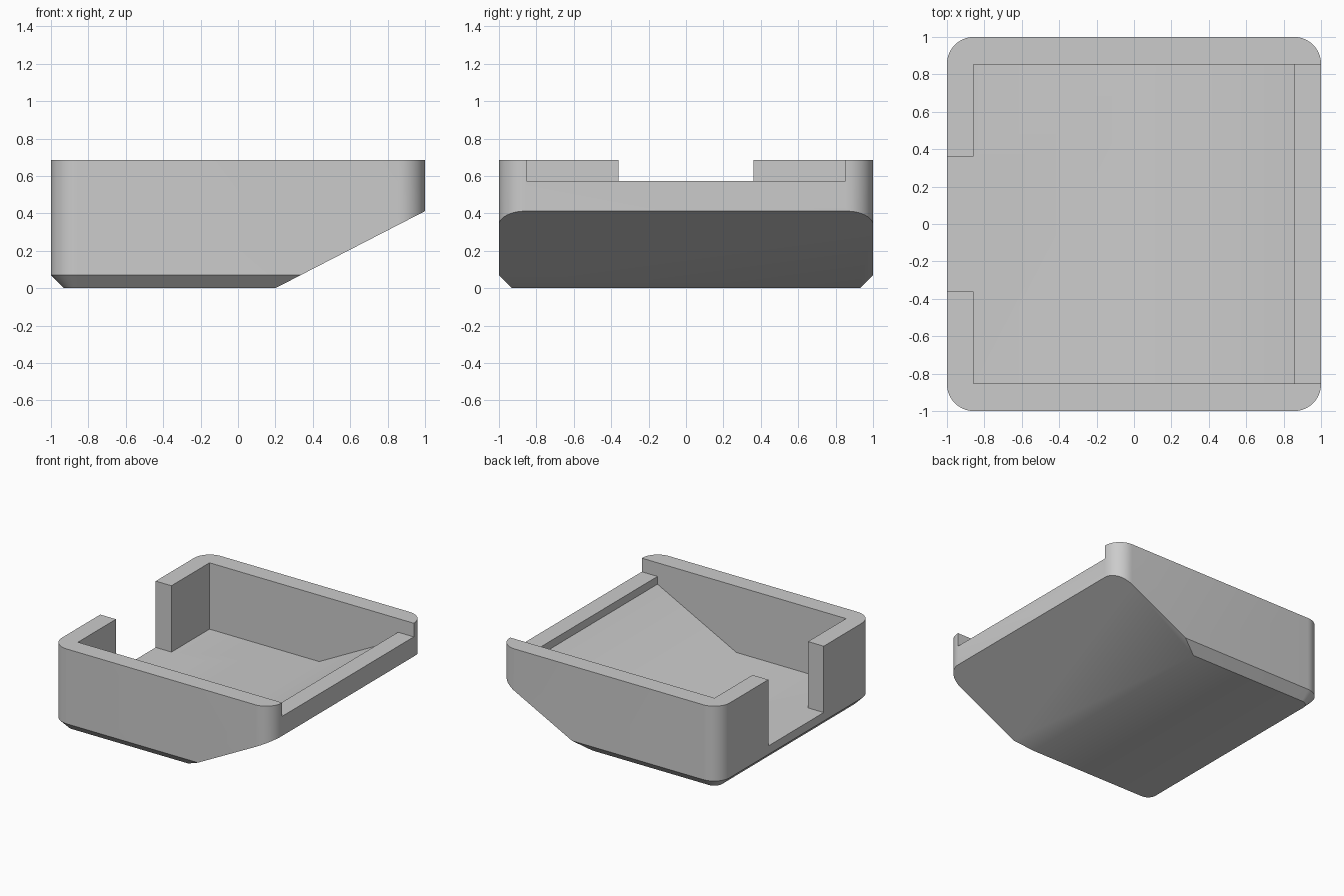
import bpy
import bmesh
from math import cos, sin, pi
from mathutils import Vector

old = bpy.data.objects.get("Cube")
if old:
    bpy.data.objects.remove(old, do_unlink=True)

HEIGHT, CHAMFER, RADIUS = 0.685, 0.07, 0.143
INNER, FLOOR, LIP = 0.857, 0.14, 0.573
SLOPE = 0.515          # rise of the ramp per unit of x
SEGMENTS = 10

grey = bpy.data.materials.new("plain grey")
grey.use_nodes = True
grey.diffuse_color = (0.6, 0.6, 0.6, 1)
grey.node_tree.nodes["Principled BSDF"].inputs["Base Color"].default_value = grey.diffuse_color


def to_object(name, bm):
    bmesh.ops.recalc_face_normals(bm, faces=bm.faces)
    mesh = bpy.data.meshes.new(name)
    bm.to_mesh(mesh)
    bm.free()
    mesh.materials.append(grey)
    obj = bpy.data.objects.new(name, mesh)
    bpy.context.collection.objects.link(obj)
    return obj


def rounded_ring(bm, inset, z):
    """Rounded square outline at height z."""
    r = RADIUS - inset
    ring = []
    for corner, (sx, sy) in enumerate([(1, 1), (-1, 1), (-1, -1), (1, -1)]):
        for i in range(SEGMENTS + 1):
            a = (corner + i / SEGMENTS) * pi / 2
            ring.append(bm.verts.new((sx * (1 - RADIUS) + r * cos(a),
                                      sy * (1 - RADIUS) + r * sin(a), z)))
    return ring


def prism(name, profile, half_width):
    """Extrude an x-z profile across y."""
    bm = bmesh.new()
    sides = [[bm.verts.new((x, y, z)) for x, z in profile]
             for y in (-half_width, half_width)]
    for side in sides:
        bm.faces.new(side)
    n = len(profile)
    for i in range(n):
        j = (i + 1) % n
        bm.faces.new((sides[0][i], sides[0][j], sides[1][j], sides[1][i]))
    obj = to_object(name, bm)
    obj.hide_render = True
    return obj


# Outer body: rounded block with a chamfered base
bm = bmesh.new()
rings = [rounded_ring(bm, CHAMFER, 0), rounded_ring(bm, 0, CHAMFER),
         rounded_ring(bm, 0, HEIGHT)]
bm.faces.new(rings[0])
bm.faces.new(rings[-1])
for low, high in zip(rings, rings[1:]):
    for i in range(len(low)):
        j = (i + 1) % len(low)
        bm.faces.new((low[i], low[j], high[j], high[i]))

# Sloped underside towards +x
cut = bmesh.ops.bisect_plane(
    bm, geom=bm.verts[:] + bm.edges[:] + bm.faces[:],
    plane_co=Vector((0.2, 0, 0)), plane_no=Vector((SLOPE, 0, -1)), clear_outer=True)
rim = [e for e in cut["geom_cut"] if isinstance(e, bmesh.types.BMEdge)]
bmesh.ops.edgeloop_fill(bm, edges=rim)
tray = to_object("tray_body", bm)

# Cutters: cavity with ramp, lowered lip at +x, open slot at -x
ramp_x, top = 0.14, HEIGHT + 0.2
ramp_top = FLOOR + (INNER - ramp_x) * SLOPE
cutters = [
    prism("cavity_cutter", [(-INNER, FLOOR), (ramp_x, FLOOR), (INNER, ramp_top),
                            (INNER, top), (-INNER, top)], INNER - 0.003),
    prism("lip_cutter", [(0.8, LIP), (1.2, LIP), (1.2, top + 0.1),
                         (0.8, top + 0.1)], INNER - 0.003),
    prism("slot_cutter", [(-1.2, FLOOR), (-0.6, FLOOR), (-0.6, top + 0.1),
                          (-1.2, top + 0.1)], 0.36),
]
bpy.ops.object.select_all(action="DESELECT")
tray.select_set(True)
bpy.context.view_layer.objects.active = tray
for cutter in cutters:
    mod = tray.modifiers.new(cutter.name, "BOOLEAN")
    mod.operation, mod.solver, mod.object = "DIFFERENCE", "EXACT", cutter
    bpy.ops.object.modifier_apply(modifier=mod.name)
    bpy.data.objects.remove(cutter, do_unlink=True)

bpy.ops.object.shade_smooth_by_angle(angle=pi / 6)
